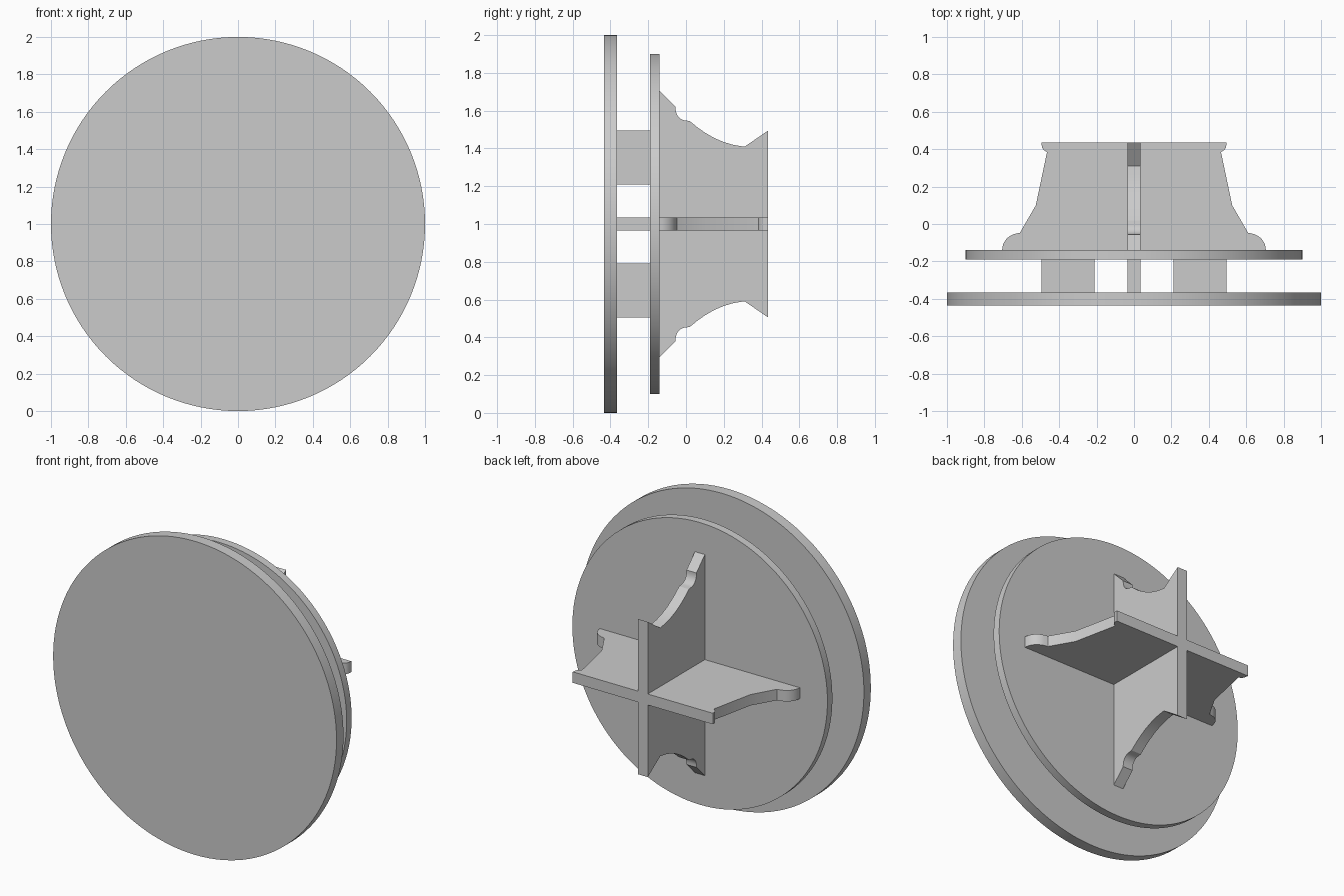
import bpy, bmesh, math
from mathutils import Vector

if "Cube" in bpy.data.objects:
    bpy.data.objects.remove(bpy.data.objects["Cube"])

T = 0.035    # half thickness of the boards
CZ = 1.0     # height of the disc axis


def finish(name, bm):
    bmesh.ops.recalc_face_normals(bm, faces=bm.faces[:])
    me = bpy.data.meshes.new(name)
    bm.to_mesh(me)
    bm.free()
    ob = bpy.data.objects.new(name, me)
    bpy.context.collection.objects.link(ob)
    bpy.ops.object.select_all(action='DESELECT')
    bpy.context.view_layer.objects.active = ob
    ob.select_set(True)
    bpy.ops.object.shade_smooth_by_angle(angle=math.radians(30))
    return ob


def disc(name, radius, y0, y1):
    bm = bmesh.new()
    ring = [bm.verts.new((radius * math.cos(a), y0, CZ + radius * math.sin(a)))
            for a in (i * math.tau / 128 for i in range(128))]
    face = bm.faces.new(ring)
    ext = bmesh.ops.extrude_face_region(bm, geom=[face], use_keep_orig=True)
    top = [v for v in ext["geom"] if isinstance(v, bmesh.types.BMVert)]
    bmesh.ops.translate(bm, verts=top, vec=(0, y1 - y0, 0))
    finish(name, bm)


def board(name, profile, axis):
    """Extrude (y, distance from axis) points into a board along +-x or +-z."""
    out = Vector(axis)
    thick = Vector((abs(axis[2]), 0, abs(axis[0])))
    bm = bmesh.new()
    pts = [Vector((0, y, CZ)) + out * d - thick * T for y, d in profile]
    face = bm.faces.new([bm.verts.new(p) for p in pts])
    ext = bmesh.ops.extrude_face_region(bm, geom=[face], use_keep_orig=True)
    top = [v for v in ext["geom"] if isinstance(v, bmesh.types.BMVert)]
    bmesh.ops.translate(bm, verts=top, vec=thick * T * 2)
    finish(name, bm)


def arc(cy, cd, ry, rd, a0, a1, n=8):
    angles = [math.radians(a0 + (a1 - a0) * i / n) for i in range(n + 1)]
    return [(cy + ry * math.cos(a), cd + rd * math.sin(a)) for a in angles]


# Table top and the smaller disc under it
disc("table_top", 1.0, -0.435, -0.365)
disc("under_disc", 0.9, -0.19, -0.14)

# Scalloped edge of the upright board, with a cove and a long hollow
upright = ([(-0.14, 0.705), (-0.055, 0.62)]
           + arc(0.0, 0.61, 0.055, 0.062, 180, 270)
           + [(0.02, 0.545)]
           + [(0.06, 0.512), (0.10, 0.484), (0.15, 0.455), (0.20, 0.434),
              (0.25, 0.419), (0.31, 0.409), (0.435, 0.495)])

# Edge of the level board, with a rounded foot and a small lip
level = (arc(-0.14, 0.615, 0.09, 0.09, 90, 12)
         + [(-0.047, 0.61), (0.10, 0.525), (0.385, 0.465),
            (0.395, 0.483), (0.41, 0.492), (0.435, 0.495)])

for side, s in (("a", 1), ("b", -1)):
    board("upright_leg_" + side,
          [(-0.14, 0)] + upright + [(0.435, 0)], (0, 0, s))
    board("level_leg_" + side,
          [(-0.14, T)] + level + [(0.435, T)], (s, 0, 0))

# Four spacer blocks between the discs
block = [(-0.365, 0.21), (-0.365, 0.495), (-0.19, 0.495), (-0.19, 0.21)]
for i, axis in enumerate(((1, 0, 0), (-1, 0, 0), (0, 0, 1), (0, 0, -1))):
    board("spacer_%d" % i, block, axis)
